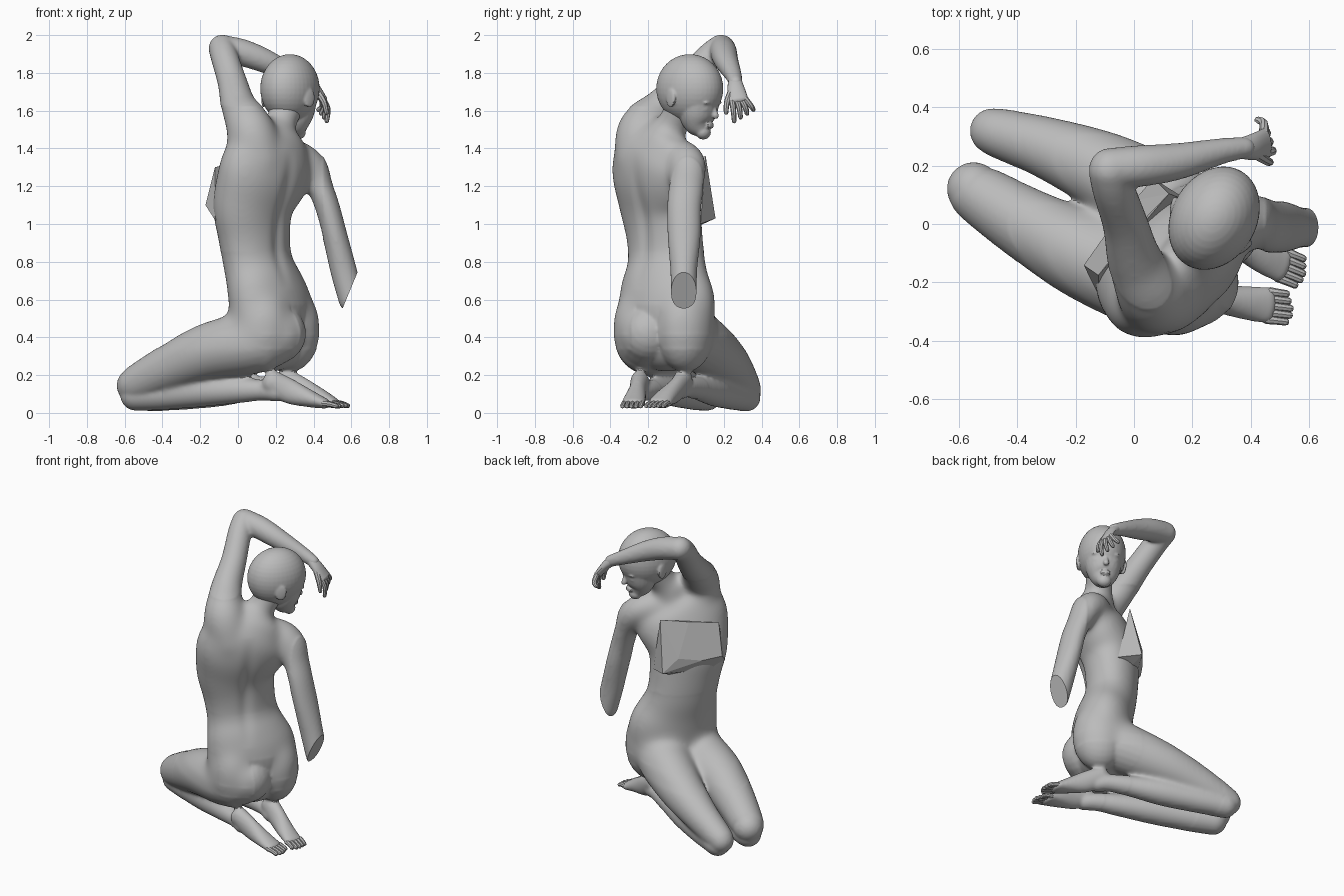
import bpy, bmesh, math
from mathutils import Vector, Matrix

if "Cube" in bpy.data.objects:
    bpy.data.objects.remove(bpy.data.objects["Cube"])

stone = bpy.data.materials.new("grey_stone")
stone.diffuse_color = (0.5, 0.5, 0.5, 1)
stone.use_nodes = True
stone.node_tree.nodes["Principled BSDF"].inputs["Base Color"].default_value = stone.diffuse_color


def resample(pts, k=6):
    """Catmull-Rom resampling of equal-length tuples."""
    out = []
    for i in range(len(pts) - 1):
        p = [pts[max(i - 1, 0)], pts[i], pts[i + 1], pts[min(i + 2, len(pts) - 1)]]
        for s in range(k):
            t = s / k
            out.append([0.5 * (2 * b + (c - a) * t + (2 * a - 5 * b + 4 * c - d) * t * t
                               + (3 * b - a - 3 * c + d) * t ** 3) for a, b, c, d in zip(*p)])
    return out + [list(pts[-1])]


def ellipsoid(bm, centre, u, v, w, n=24):
    m = Matrix((u, v, w)).transposed().to_4x4()
    m.translation = centre
    bmesh.ops.create_uvsphere(bm, u_segments=n, v_segments=n // 2, radius=1, matrix=m)


def loft(bm, pts, deg=90, n=24, k=6):
    """Rounded tube through (x, y, z, side radius[, other radius[, side angle]])."""
    full = []
    for p in pts:
        p = list(p)
        if len(p) == 4:
            p.append(p[3])
        if len(p) == 5:
            p.append(deg)
        full.append(p)
    path = resample(full, k)
    pos = [Vector(p[:3]) for p in path]
    rings = []
    for i, p in enumerate(path):
        t = (pos[min(i + 1, len(pos) - 1)] - pos[max(i - 1, 0)]).normalized()
        a = math.radians(p[5])
        u = Vector((math.cos(a), math.sin(a), 0))
        u = (u - t * u.dot(t)).normalized()
        w = t.cross(u)
        rings.append([bm.verts.new(pos[i] + u * p[3] * math.cos(2 * math.pi * j / n)
                                   + w * p[4] * math.sin(2 * math.pi * j / n)) for j in range(n)])
        if i in (0, len(path) - 1):
            ellipsoid(bm, pos[i], u * p[3], w * p[4], t * min(p[3], p[4]), n)
    for r0, r1 in zip(rings, rings[1:]):
        for j in range(n):
            bm.faces.new((r0[j], r0[(j + 1) % n], r1[(j + 1) % n], r1[j]))
    bm.faces.new(rings[0][::-1])
    bm.faces.new(rings[-1])


def finish(bm, name, voxel=0, smooth=True, iterations=6):
    me = bpy.data.meshes.new(name)
    bm.to_mesh(me)
    bm.free()
    me.materials.append(stone)
    ob = bpy.data.objects.new(name, me)
    bpy.context.collection.objects.link(ob)
    bpy.ops.object.select_all(action='DESELECT')
    ob.select_set(True)
    bpy.context.view_layer.objects.active = ob
    if voxel:
        rm = ob.modifiers.new("blend", 'REMESH')
        rm.mode = 'VOXEL'
        rm.voxel_size = voxel
        sm = ob.modifiers.new("soften", 'SMOOTH')
        sm.factor, sm.iterations = 0.5, iterations
        for m in ("blend", "soften"):
            bpy.ops.object.modifier_apply(modifier=m)
    if smooth:
        bpy.ops.object.shade_smooth_by_angle(angle=math.radians(35))
    return ob


# torso: stacked ellipses with the side axis twisting from hips to shoulders
bm = bmesh.new()
loft(bm, [(.17, -.1, .38, .25, .16, 56), (.172, -.102, .55, .287, .185, 56),
          (.14, -.11, .68, .262, .175, 56), (.103, -.104, .8, .225, .162, 55),
          (.085, -.115, .95, .225, .167, 50), (.082, -.135, 1.1, .25, .182, 46),
          (.133, -.152, 1.25, .288, .183, 42), (.175, -.15, 1.36, .27, .165, 40),
          (.2, -.13, 1.43, .2, .125, 40), (.2, -.11, 1.47, .12, .1, 40)], n=40)
# buttocks
back, side = Vector((.83, -.56, 0)), Vector((.56, .83, 0))
for s in (-1, 1):
    ellipsoid(bm, Vector((.17, -.1, .45)) + back * .03 + side * .137 * s,
              side * .152, Vector((0, 0, .235)), back * .17, 32)
# neck
loft(bm, [(.18, -.13, 1.4, .11), (.22, -.075, 1.52, .085), (.26, -.02, 1.62, .09)], 0)
# raised arm and its forearm
loft(bm, [(.1, -.22, 1.34, .16), (.065, -.235, 1.5, .13), (.005, -.13, 1.62, .096),
          (-.03, .0, 1.75, .078), (-.07, .12, 1.88, .073), (-.083, .185, 1.93, .073)], 0)
loft(bm, [(-.083, .19, 1.93, .071), (.03, .2, 1.905, .071), (.15, .215, 1.86, .063),
          (.3, .25, 1.79, .045), (.38, .262, 1.75, .037)])
# lowered arm and its shoulder
loft(bm, [(.24, -.07, 1.36, .1), (.32, -.01, 1.34, .1), (.385, .01, 1.295, .1, .09),
          (.435, .0, 1.19, .093, .07), (.475, -.01, 1.08, .09, .066),
          (.515, -.01, .93, .087, .066), (.56, -.012, .75, .071, .07), (.6, -.012, .6, .068)])
# thighs
loft(bm, [(.2, -.2, .42, .16), (.08, -.205, .375, .168), (-.15, -.115, .328, .155),
          (-.35, -.01, .243, .128), (-.52, .095, .16, .104), (-.55, .12, .145, .093)])
loft(bm, [(.2, .0, .42, .16), (.08, .08, .37, .158), (-.1, .18, .292, .137),
          (-.3, .262, .205, .107), (-.46, .311, .13, .086), (-.485, .319, .115, .079)])
# shins and ankles
loft(bm, [(-.54, .11, .095, .084), (-.4, .045, .1, .085), (-.2, -.05, .115, .085),
          (0, -.14, .12, .07), (.13, -.2, .12, .056), (.2, -.24, .11, .05)])
loft(bm, [(-.46, .319, .083, .076), (-.3, .25, .095, .08), (-.1, .155, .115, .082),
          (.08, .07, .13, .065), (.2, .01, .135, .053), (.27, -.03, .12, .048)])
# feet, soles up
feet = {"near": [(.18, -.245, .165, .05, .062), (.27, -.255, .115, .047, .066),
                 (.38, -.27, .075, .058, .046), (.46, -.28, .05, .064, .028)],
        "far": [(.25, -.015, .175, .05, .062), (.34, -.055, .12, .047, .066),
                (.44, -.11, .08, .058, .046), (.51, -.14, .052, .064, .028)]}
for pts in feet.values():
    loft(bm, pts)
body = finish(bm, "body", 0.0095, False, 8)

# soften the seams of the trunk and hips, keeping the cleft behind
bm = bmesh.new()
bm.from_mesh(body.data)
hip = Vector((.17, -.1, 0))


def cleft(co):
    p = co - hip
    return co.z < .58 and abs(p.dot(side)) < .075 and p.dot(back) > .02


def soften(test, times):
    region = [v for v in bm.verts if test(v.co) and not cleft(v.co)]
    for _ in range(times):
        bmesh.ops.smooth_vert(bm, verts=region, factor=.5, use_axis_x=True,
                              use_axis_y=True, use_axis_z=True)


soften(lambda c: c.x < .45 and .34 < c.z < 1.62, 45)
soften(lambda c: c.x < .45 and .42 < c.z < .85, 30)
soften(lambda c: c.z < .6 and -.4 < c.x < .12, 12)
# spine groove
a = math.radians(50)
lat, fwd = Vector((math.cos(a), math.sin(a), 0)), Vector((-math.sin(a), math.cos(a), 0))
for v in bm.verts:
    if .65 < v.co.z < 1.4:
        p = v.co - Vector((.105, -.13, 0))
        d = p.dot(lat)
        if abs(d) < .13 and p.dot(fwd) < -.05:
            v.co += fwd * .016 * math.exp(-(d / .04) ** 2) * math.sin(math.pi * (v.co.z - .65) / .75)


# slanted cut through the lowered arm
def near_stump(vs):
    return all(v.co.x > .45 and .42 < v.co.z < .95 for v in vs)


geom = ([v for v in bm.verts if near_stump([v])] + [e for e in bm.edges if near_stump(e.verts)]
        + [f for f in bm.faces if near_stump(f.verts)])
bmesh.ops.bisect_plane(bm, geom=geom, plane_co=(.6, 0, .665), plane_no=(.92, 0, -.38),
                       clear_outer=True)
bmesh.ops.holes_fill(bm, edges=[e for e in bm.edges if e.is_boundary], sides=0)
bm.to_mesh(body.data)
bm.free()
bpy.ops.object.shade_smooth_by_angle(angle=math.radians(35))

# head: skull, jaw, nose, lips, eyes, ears
F, L, Z = Vector((.5, .866, 0)), Vector((.866, -.5, 0)), Vector((0, 0, 1))


def at(f, l, z):
    return Vector((.275, .02, z)) + F * f + L * l


bm = bmesh.new()
ellipsoid(bm, at(0, 0, 1.717), F * .187, L * .146, Z * .182, 40)
loft(bm, [(*at(f, 0, z), ru, rw) for f, z, ru, rw in
          ((.05, 1.68, .122, .122), (.05, 1.58, .105, .1), (.06, 1.525, .08, .078),
           (.082, 1.487, .045, .04))], -30)
loft(bm, [(*at(f, 0, z), r) for f, z, r in
          ((.142, 1.64, .013), (.15, 1.6, .015), (.158, 1.573, .018))], -30, 12)
for z in (1.514, 1.529):
    ellipsoid(bm, at(.125, 0, z), F * .015, L * .032, Z * .008)
for s in (-1, 1):
    ellipsoid(bm, at(.12, .05 * s, 1.607), F * .022, L * .027, Z * .013)
    ellipsoid(bm, at(.14, .05 * s, 1.642), F * .016, L * .038, Z * .01)
    ellipsoid(bm, at(-.037, .14 * s, 1.667), F * .034 + L * .012 * s, L * .012, Z * .052)
finish(bm, "head", 0.0065, iterations=4)

# faceted chest panel
a = math.radians(46)
bm = bmesh.new()
for u, f, z in ((-.17, .11, 1.3), (.2, .13, 1.36), (-.18, .17, 1.1), (.2, .205, 1.03),
                (.1, .2, 1.12), (-.05, .19, 1.09), (-.22, .06, 1.02), (.23, .06, 1.0),
                (-.12, .13, 1.0), (.14, .14, .99), (.02, .13, 1.33)):
    bm.verts.new((.075 + u * math.cos(a) - f * math.sin(a),
                  -.13 + u * math.sin(a) + f * math.cos(a), z))
hull = bmesh.ops.convex_hull(bm, input=bm.verts[:])
bmesh.ops.delete(bm, geom=[g for g in hull["geom_interior"] if isinstance(g, bmesh.types.BMVert)],
                 context='VERTS')
bmesh.ops.recalc_face_normals(bm, faces=bm.faces[:])
finish(bm, "chest_panel", smooth=False)

# raised hand: palm, four fingers, thumb
bm = bmesh.new()
loft(bm, [(.37, .26, 1.755, .037, .032), (.41, .265, 1.715, .046, .028),
          (.45, .277, 1.66, .052, .022)], n=16)
for i in range(4):
    y = .24 + .024 * i
    loft(bm, [(.447, y, 1.665, .016), (.475 - .01 * i, y + .01 + .008 * i, 1.61 + .004 * i, .015),
              (.47 - .015 * i, y + .015 + .01 * i, 1.545 + .02 * i, .012)], n=8, k=3)
loft(bm, [(.42, .24, 1.7, .02), (.455, .217, 1.645, .016), (.468, .212, 1.59, .012)], n=8, k=3)
finish(bm, "raised_hand")

# toes
for name, pts in feet.items():
    bm = bmesh.new()
    end = Vector(pts[-1][:3])
    d = (end - Vector(pts[-2][:3])).normalized()
    d.z = 0
    across = Vector((-d.y, d.x, 0))
    for i in range(5):
        o = end + across * (.025 * (i - 2))
        reach = .085 - .01 * abs(i - 1.5)
        loft(bm, [(*o, .016), (*(o + d * reach * .5 + Z * -.004), .014),
                  (*(o + d * reach + Z * -.014), .013)], n=8, k=3)
    finish(bm, name + "_toes")
